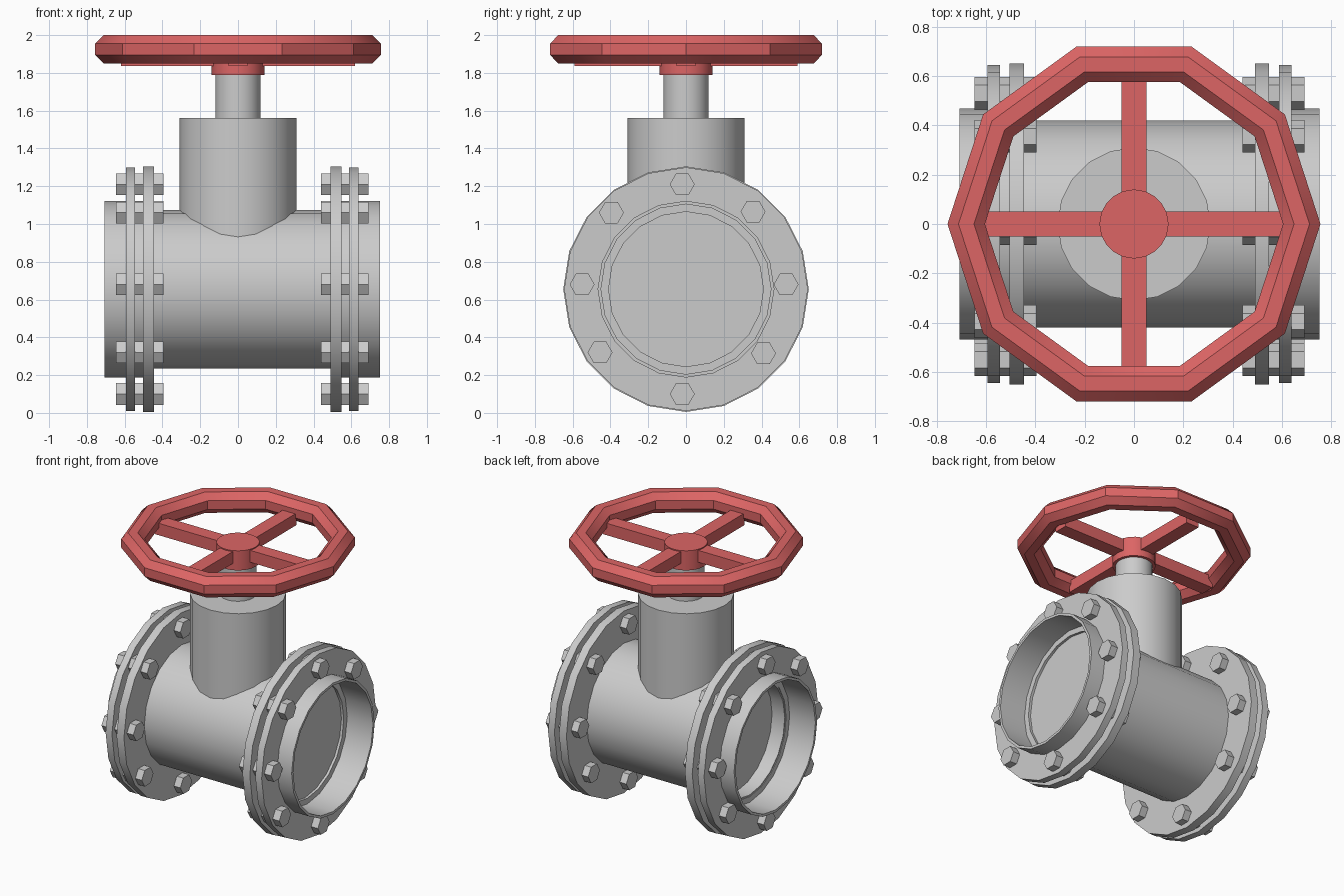
import bpy, bmesh, math
from mathutils import Matrix

if "Cube" in bpy.data.objects:
    bpy.data.objects.remove(bpy.data.objects["Cube"])

AXIS_Z = 0.655   # height of the pipe axis
MID_X = 0.022    # centre of the pipe run

red = bpy.data.materials.new("red_paint")
red.diffuse_color = (0.72, 0.13, 0.13, 1)
red.use_nodes = True
red.node_tree.nodes["Principled BSDF"].inputs["Base Color"].default_value = red.diffuse_color


def finish(name, bm, mat=None):
    bmesh.ops.recalc_face_normals(bm, faces=bm.faces)
    me = bpy.data.meshes.new(name)
    bm.to_mesh(me)
    bm.free()
    ob = bpy.data.objects.new(name, me)
    bpy.context.collection.objects.link(ob)
    if mat:
        me.materials.append(mat)
    bpy.ops.object.select_all(action='DESELECT')
    ob.select_set(True)
    bpy.context.view_layer.objects.active = ob
    bpy.ops.object.shade_smooth_by_angle(angle=math.radians(30))
    return ob


def lathe(name, profile, steps=20, closed=False, along_x=True, mat=None):
    """Revolve (position along axis, radius) points about z, or about the pipe axis."""
    bm = bmesh.new()
    rings = []
    for h, r in profile:
        if r == 0:
            rings.append([bm.verts.new((0, 0, h))] * steps)
        else:
            rings.append([bm.verts.new((r * math.cos(math.tau * i / steps),
                                        r * math.sin(math.tau * i / steps), h))
                          for i in range(steps)])
    pairs = list(zip(rings, rings[1:])) + ([(rings[-1], rings[0])] if closed else [])
    for a, b in pairs:
        for i in range(steps):
            j = (i + 1) % steps
            bm.faces.new(list(dict.fromkeys((a[i], a[j], b[j], b[i]))))
    if along_x:
        bm.transform(Matrix.Translation((0, 0, AXIS_Z)) @ Matrix.Rotation(math.pi / 2, 4, 'Y'))
    return finish(name, bm, mat)


def tube(name, x0, x1, r_in, r_out):
    return lathe(name, [(x0, r_in), (x0, r_out), (x1, r_out), (x1, r_in)], closed=True)


def rod(name, z0, z1, r, mat=None):
    return lathe(name, [(z0, 0), (z0, r), (z1, r), (z1, 0)], along_x=False, mat=mat)


# Valve body, blanked off inside each end
lathe("valve_body", [(-0.40, 0), (-0.40, 0.40), (-0.50, 0.40), (-0.50, 0.42),
                     (0.53, 0.42), (0.53, 0)])

# Flange pairs, pipe stubs and bolts on both ends
bolt_spots = [(-0.02, 1.21), (0.355, 1.065), (0.53, 0.68), (0.41, 0.315),
              (-0.02, 0.10), (-0.455, 0.32), (-0.55, 0.68), (-0.395, 1.06)]
for side, s in (("left", -1), ("right", 1)):
    def at(d):
        return MID_X + s * d
    tube(side + "_inner_flange", at(0.468), at(0.526), 0.41, 0.65)
    tube(side + "_outer_flange", at(0.566), at(0.616), 0.455, 0.645)
    tube(side + "_pipe_stub", at(0.50), at(0.729), 0.45, 0.468)
    bm = bmesh.new()
    for y, z in bolt_spots:
        m = (Matrix.Translation((at(0.543), y, z)) @ Matrix.Rotation(math.pi / 2, 4, 'Y')
             @ Matrix.Rotation(math.pi / 2, 4, 'Z'))
        bmesh.ops.create_cone(bm, cap_ends=True, segments=6, radius1=0.066,
                              radius2=0.066, depth=0.252, matrix=m)
    # Turn each hexagon so a corner points along y
    bm.verts.ensure_lookup_table()
    first = bm.verts[0].co
    dy, dz = first.y - bolt_spots[0][0], first.z - bolt_spots[0][1]
    turn = -math.atan2(dz, dy)
    for k, (y, z) in enumerate(bolt_spots):
        c = (at(0.543), y, z)
        bmesh.ops.rotate(bm, verts=bm.verts[k * 12:k * 12 + 12], cent=c,
                         matrix=Matrix.Rotation(turn, 3, 'X'))
        bm.verts.ensure_lookup_table()
    finish(side + "_bolts", bm)

# Bonnet and stem
rod("bonnet", 0.80, 1.56, 0.31)
rod("stem", 1.54, 1.82, 0.12)

# Handwheel: ten-sided rim with octagonal section, hub and crossed spokes
section = []
for k in range(8):
    a = math.radians(22.5 + 45 * k)
    section.append((1.925 + 0.081 * math.sin(a), 0.68 + 0.082 * math.cos(a)))
lathe("wheel_rim", section, steps=10, closed=True, along_x=False, mat=red)
rod("wheel_hub", 1.79, 1.93, 0.14, red)
for name, size in (("spoke_across", (1.24, 0.10, 0.085)), ("spoke_along", (0.10, 1.18, 0.085))):
    bm = bmesh.new()
    bmesh.ops.create_cube(bm, size=1, matrix=Matrix.Translation((0, 0, 1.88))
                          @ Matrix.Diagonal((*size, 1)))
    finish(name, bm, red)
